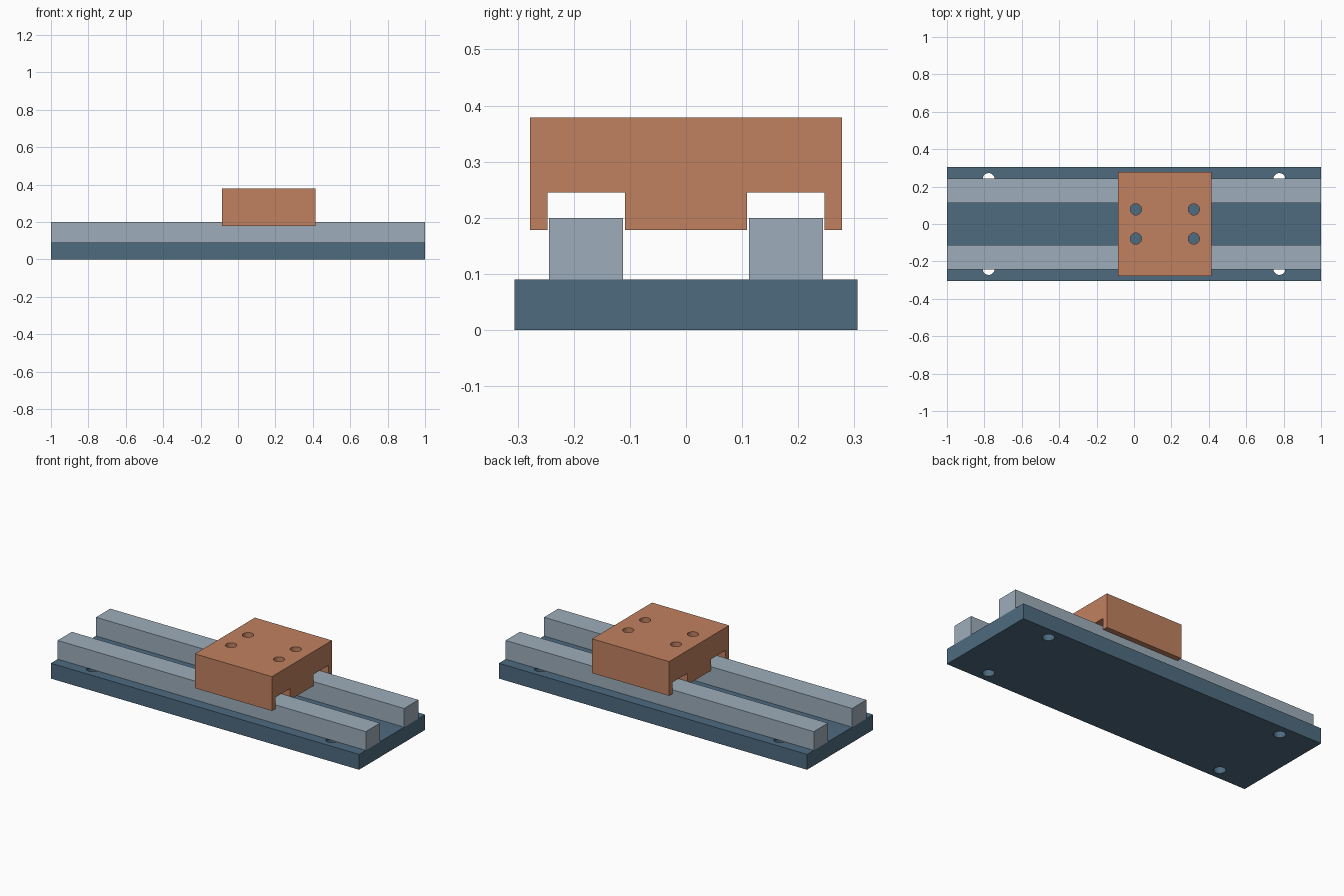
import bpy
import bmesh
from mathutils import Matrix

cube = bpy.data.objects.get("Cube")
if cube:
    bpy.data.objects.remove(cube, do_unlink=True)


def material(name, rgb):
    mat = bpy.data.materials.new(name)
    mat.use_nodes = True
    mat.diffuse_color = (*rgb, 1)
    mat.node_tree.nodes["Principled BSDF"].inputs["Base Color"].default_value = (*rgb, 1)
    return mat


def finish(name, bm, mat):
    bmesh.ops.recalc_face_normals(bm, faces=bm.faces)
    mesh = bpy.data.meshes.new(name)
    bm.to_mesh(mesh)
    bm.free()
    mesh.materials.append(mat)
    obj = bpy.data.objects.new(name, mesh)
    bpy.context.collection.objects.link(obj)
    return obj


def extrude_x(name, profile, x0, x1, mat):
    """Sweep a closed (y, z) profile along x."""
    bm = bmesh.new()
    face = bm.faces.new([bm.verts.new((x0, y, z)) for y, z in profile])
    swept = bmesh.ops.extrude_face_region(bm, geom=[face])["geom"]
    verts = [v for v in swept if isinstance(v, bmesh.types.BMVert)]
    bmesh.ops.translate(bm, vec=(x1 - x0, 0, 0), verts=verts)
    return finish(name, bm, mat)


def rectangle(y0, y1, z0, z1):
    return [(y0, z0), (y1, z0), (y1, z1), (y0, z1)]


def drill(obj, xs, y, radius, mat):
    """Cut vertical through holes at each x, on both sides of the centre line."""
    bm = bmesh.new()
    for x in xs:
        for side in (-1, 1):
            bmesh.ops.create_cone(bm, cap_ends=True, segments=32,
                                  radius1=radius, radius2=radius, depth=2,
                                  matrix=Matrix.Translation((x, side * y, 0)))
    cutter = finish(obj.name + "_hole_cutter", bm, mat)
    cutter.hide_render = True
    mod = obj.modifiers.new("holes", "BOOLEAN")
    mod.object = cutter
    mod.solver = "EXACT"
    bpy.ops.object.select_all(action="DESELECT")
    bpy.context.view_layer.objects.active = obj
    obj.select_set(True)
    bpy.ops.object.modifier_apply(modifier=mod.name)
    bpy.data.objects.remove(cutter, do_unlink=True)
    bpy.ops.object.shade_smooth_by_angle()


slate = material("slate blue", (0.076, 0.147, 0.212))
steel = material("pale steel", (0.337, 0.423, 0.497))
copper = material("copper", (0.533, 0.22, 0.117))

# Base plate with four mounting holes
base = extrude_x("base_plate", rectangle(-0.306, 0.306, 0, 0.09), -1, 1, slate)
drill(base, (-0.777, 0.777), 0.24, 0.032, slate)

# Pair of guide rails
for name, side in (("left_end_rail", 1), ("right_end_rail", -1)):
    extrude_x(name, rectangle(side * 0.112, side * 0.244, 0.09, 0.2), -1, 1, steel)

# Carriage with a channel over each rail and four bolt holes
bottom, channel, top = 0.178, 0.245, 0.379
half = [(0.109, bottom), (0.109, channel), (0.247, channel),
        (0.247, bottom), (0.278, bottom), (0.278, top)]
profile = half + [(-y, z) for y, z in reversed(half)]
carriage = extrude_x("carriage", profile, -0.085, 0.415, copper)
drill(carriage, (0.01, 0.32), 0.078, 0.03, copper)
